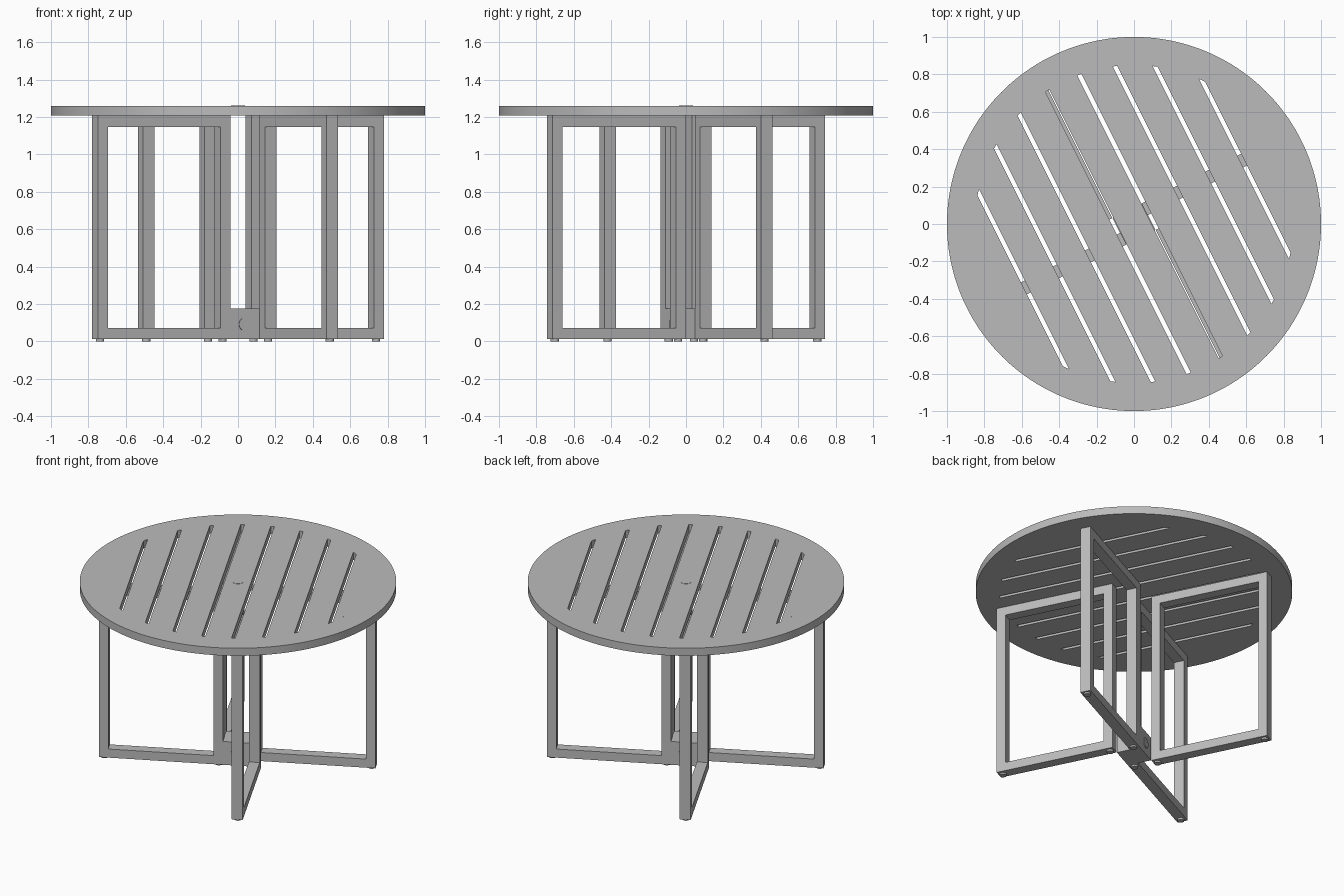
import bpy
import bmesh
from math import pi, sin, cos, acos, atan2, radians
from mathutils import Matrix, Vector

cube = bpy.data.objects.get("Cube")
if cube:
    bpy.data.objects.remove(cube, do_unlink=True)

grey = bpy.data.materials.new("grey_paint")
grey.use_nodes = True
COLOUR = (0.5, 0.5, 0.5, 1)
grey.diffuse_color = COLOUR
grey.node_tree.nodes["Principled BSDF"].inputs["Base Color"].default_value = COLOUR

# The whole table is turned about z, so parts are laid out along its own axes
TURN = Matrix.Rotation(atan2(1, 2), 4, 'Z')
HALF_TURN = Matrix.Rotation(pi, 4, 'Z')
TOP_Z0, TOP_Z1 = 1.207, 1.26
INNER_R, OUTER_R = 0.85, 1.0
PITCH, GAP = 0.191, 0.023
MID = PITCH / 2


def prism(name, outlines, low, high, matrix=Matrix(), smooth=False):
    """Extrude flat outlines from low to high along local z."""
    bm = bmesh.new()
    for outline in outlines:
        bottom = [bm.verts.new((x, y, low)) for x, y in outline]
        bmesh.ops.remove_doubles(bm, verts=bottom, dist=1e-5)
        bottom = [v for v in bottom if v.is_valid]
        face = bm.faces.new(bottom)
        made = bmesh.ops.extrude_face_region(bm, geom=[face], use_keep_orig=True)
        moved = [g for g in made["geom"] if isinstance(g, bmesh.types.BMVert)]
        bmesh.ops.translate(bm, verts=moved, vec=(0, 0, high - low))
    bm.transform(TURN @ matrix)
    bmesh.ops.recalc_face_normals(bm, faces=bm.faces)
    mesh = bpy.data.meshes.new(name)
    bm.to_mesh(mesh)
    bm.free()
    mesh.materials.append(grey)
    obj = bpy.data.objects.new(name, mesh)
    bpy.context.collection.objects.link(obj)
    if smooth:
        bpy.ops.object.select_all(action='DESELECT')
        obj.select_set(True)
        bpy.context.view_layer.objects.active = obj
        bpy.ops.object.shade_smooth_by_angle(angle=radians(30))
    return obj


def arc(radius, start, end, steps=24):
    return [(radius * cos(start + (end - start) * i / steps),
             radius * sin(start + (end - start) * i / steps)) for i in range(steps + 1)]


def rect(x0, x1, y0, y1):
    return [(x0, y0), (x1, y0), (x1, y1), (x0, y1)]


# Slats, trimmed to the round opening of the rim
for i in range(-4, 5):
    a = max(i * PITCH - MID + GAP / 2, -INNER_R)
    b = min(i * PITCH + MID - GAP / 2, INNER_R)
    if abs(i) == 4:
        a, b = (a, INNER_R) if i > 0 else (-INNER_R, b)
    upper = arc(INNER_R, acos(b / INNER_R), acos(a / INNER_R))
    lower = [(x, -y) for x, y in reversed(upper)]
    prism(f"slat_{i + 5}", [upper + lower], TOP_Z0, TOP_Z1)


# Rim pieces: radial joints, plus joints in line with the middle slat
def joint(kind, radius):
    if kind == "right_of_slat":
        return acos(MID / radius)
    if kind == "left_of_slat":
        return pi - acos(MID / radius)
    return radians(kind)


joints = [0, 45, "right_of_slat", "left_of_slat", 135, 180]
for half, matrix in (("back", Matrix()), ("front", HALF_TURN)):
    for i, (j0, j1) in enumerate(zip(joints, joints[1:])):
        outer = arc(OUTER_R, joint(j0, OUTER_R), joint(j1, OUTER_R))
        inner = arc(INNER_R, joint(j1, INNER_R), joint(j0, INNER_R))
        prism(f"rim_{half}_{i + 1}", [outer + inner], TOP_Z0, TOP_Z1, matrix, True)

# Plug over the pole hole in the middle slat
prism("pole_hole_plug", [arc(0.038, 0, 2 * pi, 32)], TOP_Z0, TOP_Z1 + 0.0015, smooth=True)

# Four mitred leg frames, set off-centre in a pinwheel around the hub
BAR, THICK = 0.06, 0.07
FOOT_Z, FRAME_TOP = 0.012, 1.207


def leg_frame(name, start, end, offset, angle):
    outer = rect(start, end, FOOT_Z, FRAME_TOP)
    inner = rect(start + BAR, end - BAR, FOOT_Z + BAR, FRAME_TOP - BAR)
    bars = [[outer[k], outer[(k + 1) % 4], inner[(k + 1) % 4], inner[k]] for k in range(4)]
    spin = Matrix.Rotation(radians(angle), 4, 'Z')
    upright = Matrix.Rotation(pi / 2, 4, 'X')
    place = spin @ Matrix.Translation(Vector((0, offset, 0))) @ upright
    prism(name, bars, -THICK / 2, THICK / 2, place)
    for label, x in (("inner", start + BAR / 2), ("outer", end - BAR / 2)):
        disc = [(x + px, offset + py) for px, py in arc(0.022, 0, 2 * pi, 16)]
        prism(f"{name}_{label}_foot", [disc], 0, FOOT_Z, spin, True)


leg_frame("right_leg_frame", 0.085, 0.877, 0.045, 0)
leg_frame("left_leg_frame", 0.085, 0.877, 0.045, 180)
leg_frame("back_leg_frame", 0.08, 0.877, 0.125, 90)
leg_frame("front_leg_frame", 0.08, 0.877, 0.125, 270)

# Hub block joining the frames, with round caps on its top and sides
HUB_X, HUB_Y, HUB_TOP = 0.088, 0.08, 0.175
prism("hub_block", [rect(-HUB_X, HUB_X, -HUB_Y, HUB_Y)], FOOT_Z, HUB_TOP)
cap = [arc(0.035, 0, 2 * pi, 32)]
prism("hub_top_cap", cap, HUB_TOP, HUB_TOP + 0.002, smooth=True)
for side, angle in (("front", 0), ("back", pi)):
    facing = Matrix.Rotation(angle, 4, 'Z') @ Matrix.Translation((0, 0, 0.092)) \
        @ Matrix.Rotation(pi / 2, 4, 'X')
    prism(f"hub_{side}_cap", cap, HUB_Y, HUB_Y + 0.004, facing, True)
